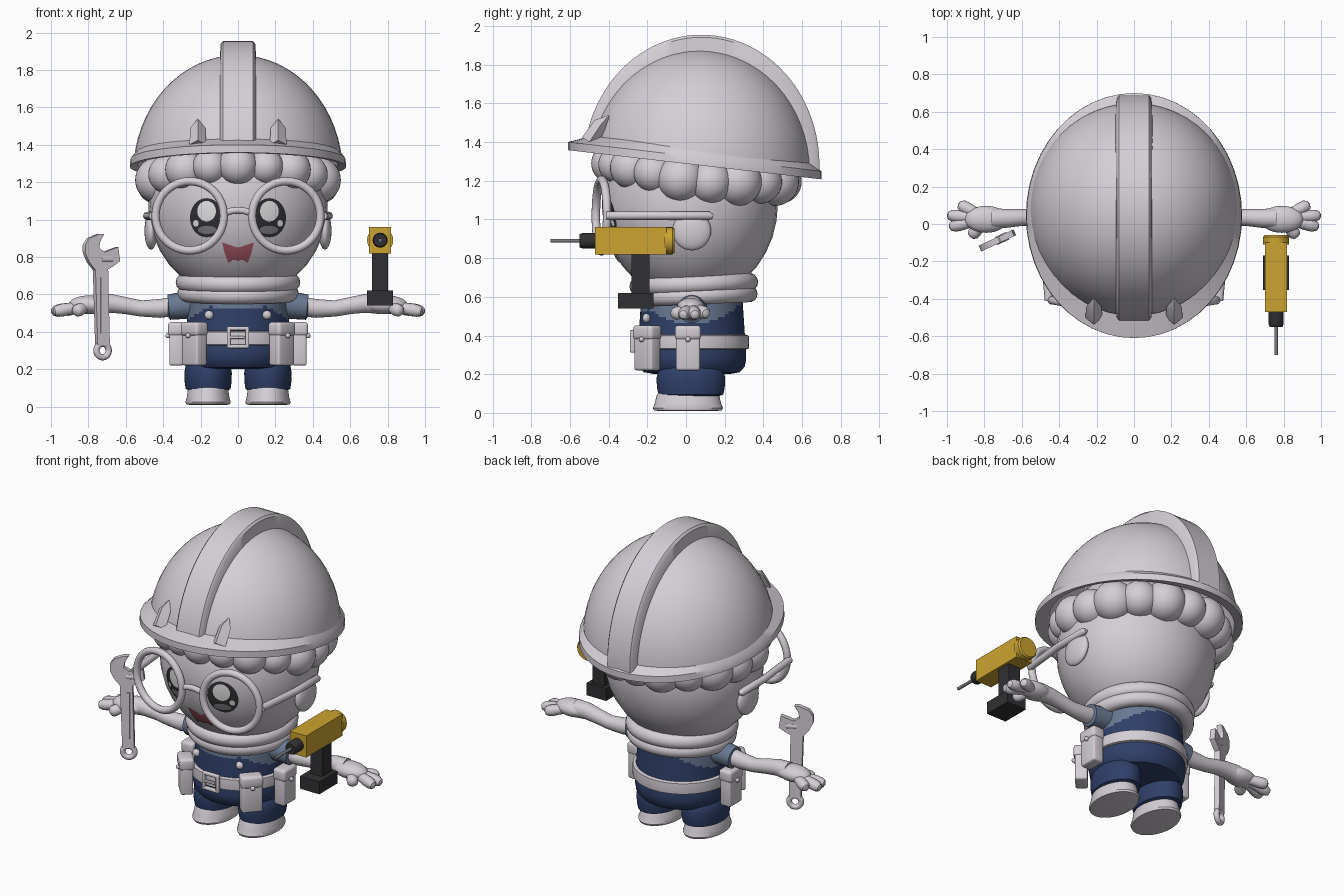
import bpy, bmesh, math
from mathutils import Matrix, Vector

cube = bpy.data.objects.get("Cube")
if cube:
    bpy.data.objects.remove(cube)

def material(name, r, g, b):
    m = bpy.data.materials.new(name)
    m.use_nodes = True
    m.diffuse_color = (r, g, b, 1)
    m.node_tree.nodes["Principled BSDF"].inputs["Base Color"].default_value = (r, g, b, 1)
    return m

PALE = material("pale grey", .66, .62, .67)
NAVY = material("navy denim", .028, .05, .14)
SHIRT = material("slate blue", .14, .19, .29)
YELLOW = material("tool yellow", .6, .37, .03)
BLACK = material("charcoal", .03, .03, .034)
PINK = material("mouth pink", .4, .1, .14)
WHITE = material("eye shine", .85, .85, .87)
GREY = material("iris grey", .2, .2, .22)

def finish(name, bm, *mats, recalc=True):
    if recalc:
        bmesh.ops.recalc_face_normals(bm, faces=bm.faces)
    me = bpy.data.meshes.new(name)
    bm.to_mesh(me)
    bm.free()
    for m in mats:
        me.materials.append(m)
    ob = bpy.data.objects.new(name, me)
    bpy.context.collection.objects.link(ob)
    return ob

def place(loc, yaw=0, size=(1, 1, 1)):
    return Matrix.Translation(loc) @ Matrix.Rotation(math.radians(yaw), 4, 'Z') @ Matrix.Diagonal((*size, 1))

def box(name, loc, size, mat, yaw=0, bevel=0.0):
    bm = bmesh.new()
    bmesh.ops.create_cube(bm, size=1, matrix=Matrix.Diagonal((*size, 1)))
    if bevel:
        bmesh.ops.bevel(bm, geom=bm.edges[:], offset=bevel, segments=3, profile=.5, affect='EDGES')
    bm.transform(place(loc, yaw))
    return finish(name, bm, mat)

def ball(name, loc, radii, mat):
    bm = bmesh.new()
    bmesh.ops.create_uvsphere(bm, u_segments=32, v_segments=18, radius=1, matrix=place(loc, 0, radii))
    return finish(name, bm, mat)

def loft(rings, closed=False, caps=True):
    """Skin a list of equal point rings."""
    bm = bmesh.new()
    vs = [[bm.verts.new(p) for p in ring] for ring in rings]
    n = len(vs[0])
    pairs = list(zip(vs, vs[1:])) + ([(vs[-1], vs[0])] if closed else [])
    for a, b in pairs:
        for i in range(n):
            bm.faces.new((a[i], a[(i + 1) % n], b[(i + 1) % n], b[i]))
    if caps and not closed:
        bm.faces.new(vs[0])
        bm.faces.new(vs[-1])
    return bm

def circle(n):
    return [(math.cos(2 * math.pi * i / n), math.sin(2 * math.pi * i / n)) for i in range(n)]

def lathe(profile, cx, cy, sy=1.0, n=48):
    return loft([[(cx + r * c, cy + sy * r * s, z) for c, s in circle(n)] for r, z in profile])

def tube(name, path, mat, n=16):
    """Round sweep through (x, y, z, radius) points."""
    pts = [Vector(p[:3]) for p in path]
    rings = []
    for i, p in enumerate(pts):
        t = (pts[min(i + 1, len(pts) - 1)] - pts[max(i - 1, 0)]).normalized()
        a = t.orthogonal() if abs(t.z) > .9 else t.cross(Vector((0, 0, 1)))
        a.normalize()
        b = a.cross(t)
        rings.append([p + path[i][3] * (c * a + s * b) for c, s in circle(n)])
    return finish(name, loft(rings), mat)

def torus(name, loc, major, minor, mat, rot=(0, 0, 0), scale=(1, 1, 1)):
    bpy.ops.mesh.primitive_torus_add(location=loc, rotation=rot, major_radius=major, minor_radius=minor,
                                     major_segments=48, minor_segments=14)
    ob = bpy.context.object
    ob.name = name
    ob.scale = scale
    ob.data.materials.append(mat)

# head
HC, HR = Vector((0, .02, 1.08)), Vector((.48, .455, .5))
head = ball("head", HC, HR, PALE)

def face_plate(name, outline, lift, mat):
    """Thin painted shape wrapped on the front of the head."""
    bm = bmesh.new()
    n = len(outline)
    mx, mz = sum(p[0] for p in outline) / n, sum(p[1] for p in outline) / n
    def put(x, z):
        k = 1 - ((x - HC.x) / HR.x) ** 2 - ((z - HC.z) / HR.z) ** 2
        return bm.verts.new((x, HC.y - HR.y * math.sqrt(k) - lift, z))
    mid = put(mx, mz)
    rings = [[put(mx + (x - mx) * f, mz + (z - mz) * f) for x, z in outline] for f in (.33, .66, 1)]
    for i in range(n):
        j = (i + 1) % n
        bm.faces.new((mid, rings[0][i], rings[0][j]))
        for a, b in zip(rings, rings[1:]):
            bm.faces.new((a[i], b[i], b[j], a[j]))
    for f in bm.faces:
        f.normal_update()
        if f.normal.y > 0:
            f.normal_flip()
    finish(name, bm, mat, recalc=False)

def oval(x, z, rx, rz):
    return [(x + rx * c, z + rz * s) for c, s in circle(28)]

for s, side in ((1, "left"), (-1, "right")):
    face_plate(side + "_pupil", oval(s * .168, 1.01, .089, .105), .004, BLACK)
    face_plate(side + "_iris", oval(s * .165, .945, .05, .022), .007, GREY)
    face_plate(side + "_shine", oval(s * .168, 1.045, .05, .055), .008, WHITE)
    face_plate(side + "_small_shine", oval(s * .225, .98, .015, .018), .008, WHITE)
    ball(side + "_ear", (s * .465, .03, .94), (.035, .1, .1), PALE)
    # glasses
    torus(side + "_lens_rim", (s * .258, -.437, 1.02), .185, .022, PALE,
          (math.pi / 2, 0, s * math.radians(9)))
    tube(side + "_temple", [(s * .455, -.41, 1.02, .022), (s * .485, -.1, 1.02, .022),
                            (s * .485, .12, 1.02, .022), (s * .484, .14, 1.015, .01)], PALE)
tube("glasses_bridge", [(x, -.462, 1.05 - 3 * x * x, .018) for x in (-.07, -.035, 0, .035, .07)], PALE)
half = [(.085, .878), (.07, .815), (.052, .768), (.025, .788)]
face_plate("mouth", [(0, .85)] + half + [(0, .778)] + [(-x, z) for x, z in reversed(half)], .005, PINK)

# hair puffs under the helmet
for i in range(18):
    a = 2 * math.pi * i / 18 - math.pi / 2
    front = max(0, -math.sin(a))
    r = .125 - .02 * front - .012 * (i % 2)
    ball("hair_puff", (.435 * math.cos(a), .05 + .435 * math.sin(a), 1.195 + .095 * front), (r, r, r), PALE)

# helmet
def rim(y):
    return 1.3 - .115 * y

bm = bmesh.new()
bmesh.ops.create_uvsphere(bm, u_segments=48, v_segments=32, radius=1, matrix=place((0, .07, 1.25), 0, (.56, .578, .63)))
bmesh.ops.bisect_plane(bm, geom=bm.verts[:] + bm.edges[:] + bm.faces[:], plane_co=(0, 0, 1.3),
                       plane_no=(0, .115, 1), clear_inner=True)
dome = finish("helmet_dome", bm, PALE)
shell = dome.modifiers.new("shell", 'SOLIDIFY')
shell.thickness = .02

rings = []
for c, s in circle(48):
    yi, yo = .07 + .56 * s, .045 + .655 * s
    rings.append([(.54 * c, yi, rim(yi) + .075), (.575 * c, yo, rim(yo) + .03),
                  (.578 * c, yo, rim(yo) - .012), (.54 * c, yi, rim(yi))])
finish("helmet_brim", loft(rings, closed=True), PALE)

rings = []
for i in range(41):
    a = math.radians(-4 + 174 * i / 40)
    def arc(x, ry, rz):
        return (x, .08 + ry * math.cos(a), 1.28 + rz * math.sin(a))
    rings.append([arc(-.1, .53, .55), arc(-.092, .595, .662), arc(-.08, .61, .675),
                  arc(.08, .61, .675), arc(.092, .595, .662), arc(.1, .53, .55)])
finish("helmet_ridge", loft(rings), PALE)
for s in (1, -1):
    tube("helmet_clip", [(s * .215, -.5, 1.4, .045), (s * .215, -.44, 1.49, .04), (s * .215, -.4, 1.535, .004)], PALE, 4)

# neck rolls
torus("collar_upper", (0, .04, .665), .285, .048, PALE, (.04, 0, 0))
torus("collar_lower", (0, .045, .605), .28, .045, PALE, (.04, 0, 0))

# torso: overalls with shirt showing at the arm openings and chest
profile = [(.19, .2), (.25, .21), (.277, .24), (.284, .28)] + [(.284 - .02 * k / 20, .3 + .015 * k) for k in range(21)]
bm = lathe(profile, 0, .03, .99, 72)
for f in bm.faces:
    p = f.calc_center_median()
    opening = p.z > .46 + 1.6 * (p.y - .03) ** 2
    chest = p.y < 0 and p.z > .53 and abs(p.x) < .13
    f.material_index = 1 if opening or chest else 0
finish("torso", bm, NAVY, SHIRT)
finish("belt", lathe([(.27, .325), (.297, .332), (.3, .365), (.297, .4), (.27, .407)], 0, .03, .99), PALE)

# buckle
for s in (1, -1):
    box("buckle_side", (s * .05, -.277, .37), (.02, .025, .115), PALE, 0, .006)
    box("buckle_bar", (0, -.277, .37 + s * .048), (.115, .025, .02), PALE, 0, .006)
box("buckle_pin", (-.01, -.282, .37), (.09, .016, .016), PALE, 0, .004)

for s, side in ((1, "left"), (-1, "right")):
    ball(side + "_strap_button", (s * .155, -.205, .49), (.024, .02, .024), PALE)
    # legs and shoes
    finish(side + "_leg", lathe([(.1, .085), (.12, .095), (.125, .13), (.127, .18), (.12, .22), (.09, .26)],
                                s * .16, .025, 1.4), NAVY)
    finish(side + "_shoe", lathe([(.1, .01), (.117, .013), (.121, .025), (.114, .05), (.108, .09), (.1, .11)],
                                 s * .16, .01, 1.5), PALE)
    # pouches
    for angle, dist in ((-42, .315), (0, .33)):
        a = math.radians(angle)
        d = Vector((s * math.cos(a), math.sin(a), 0))
        at = Vector((0, .01, 0)) + dist * d
        yaw = s * angle
        box(side + "_pouch", at + Vector((0, 0, .325)), (.075, .125, .21), PALE, yaw, .012)
        box(side + "_pouch_flap", at + Vector((0, 0, .415)), (.09, .135, .075), PALE, yaw, .018)
        ball(side + "_pouch_snap", at + .044 * d + Vector((0, 0, .38)), (.014, .014, .014), PALE)
    # arms
    tube(side + "_sleeve", [(s * .2, .03, .55, .085), (s * .3, .03, .54, .072), (s * .37, .03, .532, .068),
                            (s * .375, .03, .532, .05)], SHIRT, 24)
    tube(side + "_arm", [(s * .3, .03, .54, .052), (s * .42, .03, .525, .05), (s * .52, .035, .525, .043),
                         (s * .6, .035, .54, .045), (s * .68, .03, .552, .05), (s * .76, .03, .55, .055)], PALE, 24)
    ball(side + "_palm", (s * .79, .025, .545), (.115, .072, .05), PALE)
    for x, y, z in ((.925, .1, .515), (.98, .045, .51), (.97, -.012, .51), (.865, -.06, .51)):
        tip = Vector((s * x, y, z))
        root = Vector((s * .79, .03, .545))
        tube(side + "_finger", [(*root.lerp(tip, f), r) for f, r in
                                ((0, .03), (.5, .03), (.8, .034), (.95, .032), (1.06, .022), (1.1, .006))], PALE)

# adjustable wrench
wrench = place((-.735, -.09, 0), 25, (1.1, 1, 1))
outline = [(-.089, .864), (-.067, .9), (-.014, .923), (.013, .923), (-.008, .885), (-.014, .848), (.018, .826),
           (.05, .84), (.088, .853), (.098, .778), (.061, .75), (.034, .735), (.043, .33), (-.022, .33),
           (-.034, .73), (-.067, .773), (-.088, .82)]
finish("wrench_body", loft([[wrench @ Vector((u, y, v)) for u, v in outline] for y in (-.017, .017)]), PALE)
torus("wrench_eye", wrench @ Vector((.011, 0, .3)), .036, .017, PALE, (math.pi / 2, 0, math.radians(25)))
box("wrench_inset", wrench @ Vector((.006, -.018, .54)), (.03, .008, .3), PALE, 25)
tube("wrench_screw", [(*(wrench @ Vector((.03 + d, 0, .79))), .022) for d in (-.03, .03)], PALE, 12)

# power drill
DX = .76
box("drill_body", (DX, -.285, .89), (.118, .37, .14), YELLOW)
tube("drill_cap", [(DX, -.11, .89, .07), (DX, -.07, .89, .07), (DX, -.06, .89, .062)], YELLOW, 24)
tube("drill_chuck", [(DX, -.46, .89, .04), (DX, -.535, .89, .04), (DX, -.55, .89, .034)], BLACK, 24)
tube("drill_bit", [(DX, -.54, .89, .01), (DX, -.7, .89, .01)], GREY, 12)
box("drill_handle", (DX, -.235, .72), (.085, .095, .22), BLACK)
box("drill_battery", (DX, -.26, .58), (.14, .185, .08), BLACK)

# smooth shading with crisp edges
for ob in bpy.context.scene.objects:
    ob.select_set(ob.type == 'MESH')
bpy.context.view_layer.objects.active = head
bpy.ops.object.shade_smooth_by_angle(angle=math.radians(38))
